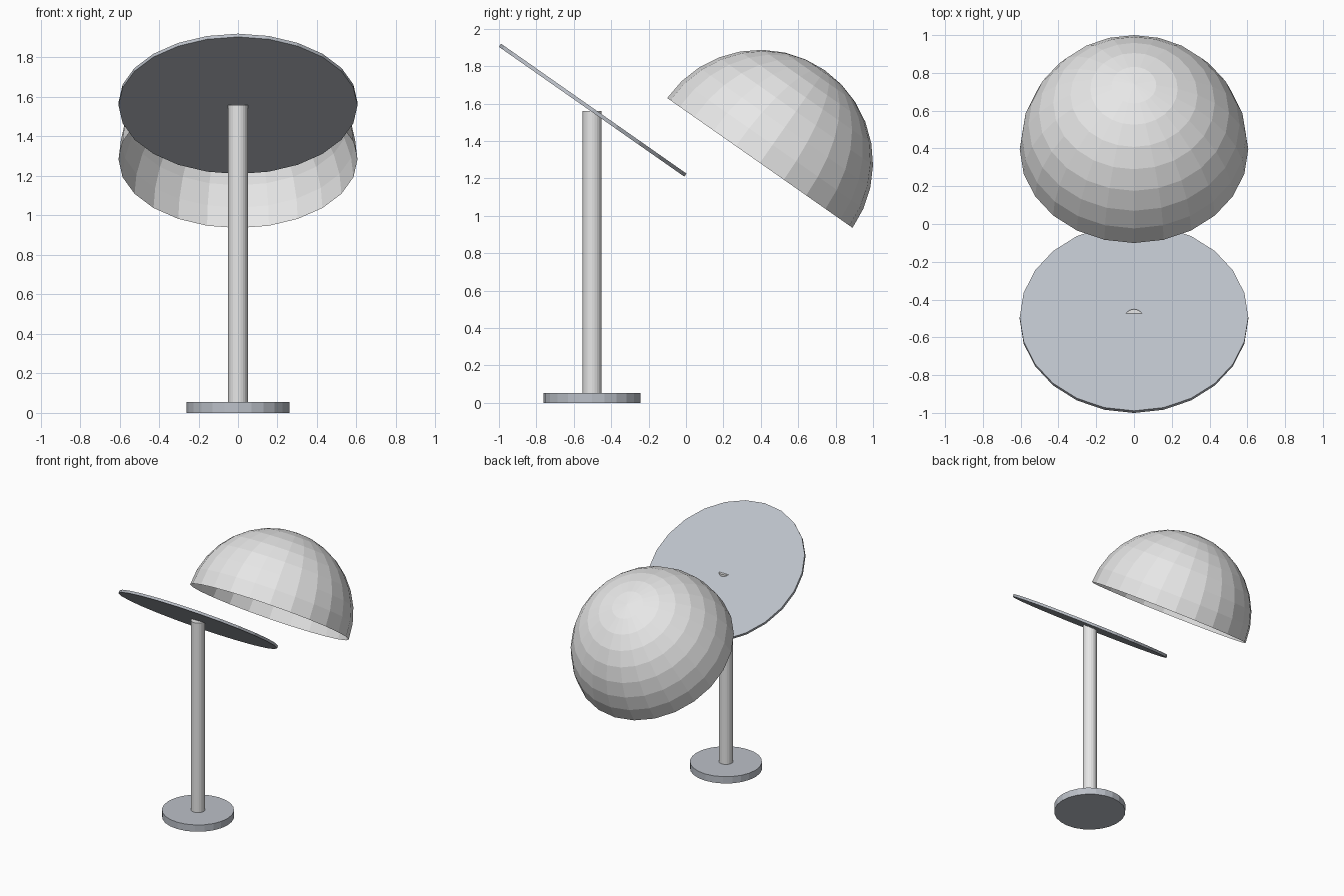
import bpy, bmesh
from math import radians, sin, cos, pi
from mathutils import Matrix

cube = bpy.data.objects.get("Cube")
if cube:
    bpy.data.objects.remove(cube)


def material(name, colour):
    m = bpy.data.materials.new(name)
    m.use_nodes = True
    m.diffuse_color = colour
    m.node_tree.nodes["Principled BSDF"].inputs["Base Color"].default_value = colour
    return m


light_grey = material("light grey", (0.8, 0.8, 0.8, 1))
steel = material("blue grey", (0.50, 0.53, 0.58, 1))

TILT = Matrix.Rotation(radians(-35), 4, "X")
SEGMENTS = 24
STAND_Y = -0.502
RADIUS = 0.605


def finish(name, bm, mat, location, tilted=False):
    mesh = bpy.data.meshes.new(name)
    bm.to_mesh(mesh)
    bm.free()
    mesh.materials.append(mat)
    obj = bpy.data.objects.new(name, mesh)
    bpy.context.collection.objects.link(obj)
    obj.matrix_world = Matrix.Translation(location) @ (TILT if tilted else Matrix())
    return obj


def disc(name, radius, height, centre, mat, tilted=False):
    bm = bmesh.new()
    bmesh.ops.create_cone(bm, cap_ends=True, segments=SEGMENTS, radius1=radius,
                          radius2=radius, depth=height)
    return finish(name, bm, mat, centre, tilted)


# Stand: round foot, post and tilted plate
disc("foot", 0.26, 0.054, (0, STAND_Y, 0.027), steel)
disc("post", 0.051, 1.56, (0, STAND_Y, 0.78), light_grey)
disc("plate", RADIUS, 0.02, (0, STAND_Y + 0.003, 1.565), steel, True)

# Open half-sphere shell, spun from a quarter-circle profile
RINGS = 8
bm = bmesh.new()
profile = [bm.verts.new((RADIUS * cos(a), 0, RADIUS * sin(a)))
           for a in (i * pi / 2 / RINGS for i in range(RINGS + 1))]
edges = [bm.edges.new(pair) for pair in zip(profile, profile[1:])]
bmesh.ops.spin(bm, geom=profile + edges, cent=(0, 0, 0), axis=(0, 0, 1),
               angle=2 * pi, steps=SEGMENTS)
bmesh.ops.remove_doubles(bm, verts=bm.verts, dist=0.001)
bmesh.ops.recalc_face_normals(bm, faces=bm.faces)
if sum(f.normal.dot(f.calc_center_median()) for f in bm.faces) < 0:
    bmesh.ops.reverse_faces(bm, faces=bm.faces)
finish("dome", bm, light_grey, (0, 0.395, 1.283), True)
